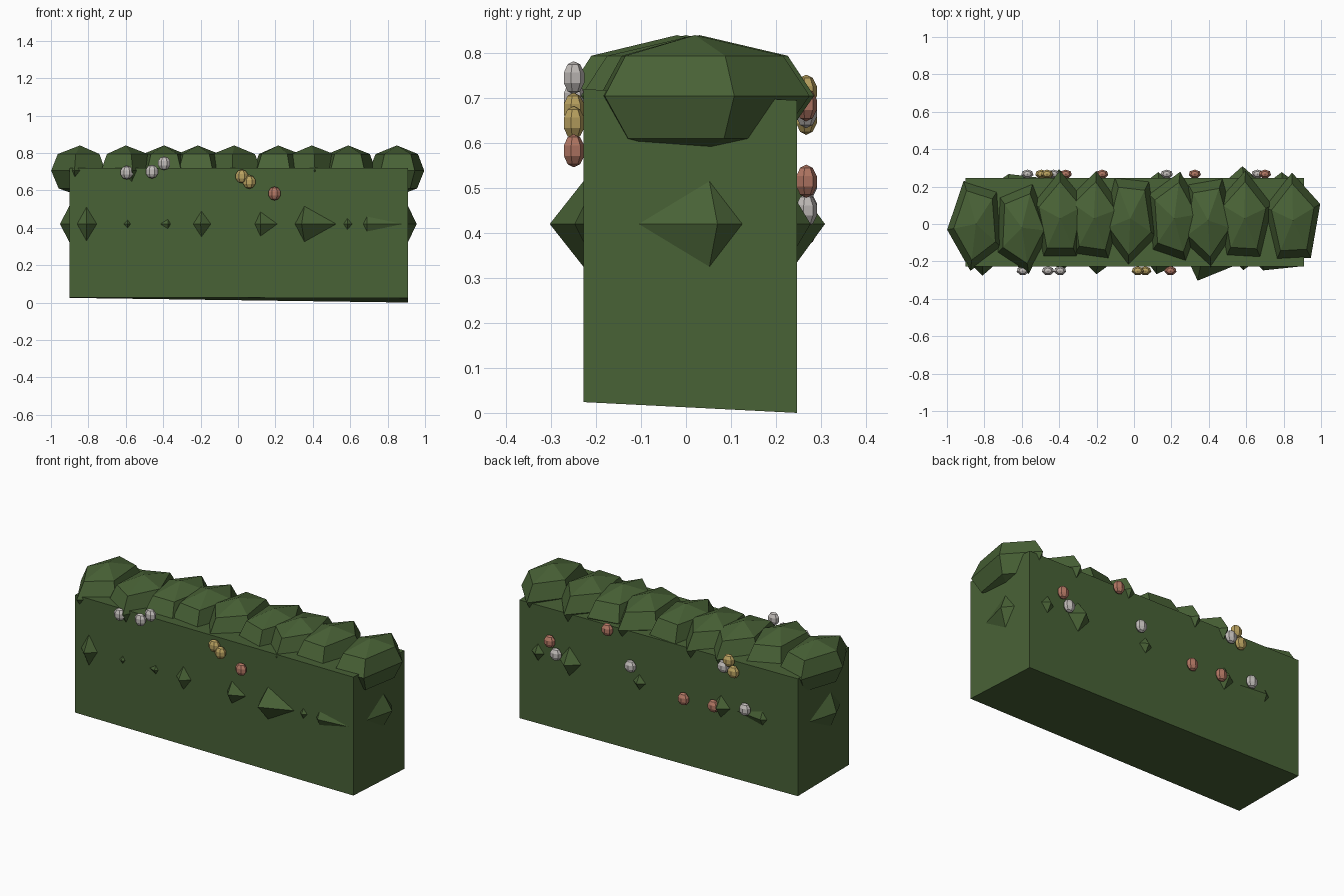
import bpy
import math
from mathutils import Vector

if "Cube" in bpy.data.objects:
    bpy.data.objects.remove(bpy.data.objects["Cube"])


def material(name, rgb):
    m = bpy.data.materials.new(name)
    m.diffuse_color = (*rgb, 1)
    m.use_nodes = True
    m.node_tree.nodes["Principled BSDF"].inputs["Base Color"].default_value = m.diffuse_color
    return m


GREEN = material("leaf green", (0.066, 0.122, 0.037))
WHITE = material("petal white", (0.55, 0.52, 0.50))
GOLD = material("petal gold", (0.50, 0.37, 0.12))
PINK = material("petal pink", (0.46, 0.19, 0.13))


def add_mesh(name, verts, faces, mat):
    me = bpy.data.meshes.new(name)
    me.from_pydata(verts, [], faces)
    me.materials.append(mat)
    ob = bpy.data.objects.new(name, me)
    bpy.context.collection.objects.link(ob)
    return ob


# Hedge body: a box with a slightly uneven top and base
X0, X1, Y0, Y1 = -0.90, 0.91, -0.228, 0.247
corners = [(X0, Y0), (X1, Y0), (X1, Y1), (X0, Y1)]
base = [0.028, 0.024, 0.0, 0.025]
top = [0.72, 0.72, 0.695, 0.715]
body_verts = [(x, y, z) for (x, y), z in zip(corners, base)]
body_verts += [(x, y, z) for (x, y), z in zip(corners, top)]
add_mesh("hedge_body", body_verts,
         [(3, 2, 1, 0), (4, 5, 6, 7)]
         + [(i, (i + 1) % 4, (i + 1) % 4 + 4, i + 4) for i in range(4)], GREEN)


# Five-sided leafy mounds along the top: stacked rings closed by two tips
def leaf_mound(x, y, angle):
    n = 5
    rx, ry = 0.155, 0.255
    verts = [(x, y, 0.57)]
    for scale, z in ((0.74, 0.61), (1.0, 0.705), (0.77, 0.794)):
        for i in range(n):
            a = math.radians(angle + 360 * i / n)
            verts.append((x + rx * scale * math.cos(a), y + ry * scale * math.sin(a), z))
    verts.append((x, y, 0.84))
    faces = []
    for i in range(n):
        j = (i + 1) % n
        faces.append((0, 1 + j, 1 + i))
        for r in (1, 1 + n):
            faces.append((r + i, r + j, r + j + n, r + i + n))
        faces.append((1 + 2 * n + i, 1 + 2 * n + j, 1 + 3 * n))
    add_mesh("leaf_mound", verts, faces, GREEN)


for x, y, angle in [(-0.845, 0.0, 43), (-0.60, -0.02, 68), (-0.395, 0.03, 90),
                    (-0.215, 0.03, 85), (-0.02, 0.03, 50), (0.215, 0.03, 78),
                    (0.395, 0.02, 60), (0.59, 0.03, 88), (0.85, 0.02, 20)]:
    leaf_mound(x, y, angle)


# Pointed leaf tufts: lopsided octahedra half sunk into a wall
def leaf_tuft(side, left, right, tip, crest, half_height, depth):
    z = 0.42
    place = {"front": lambda u, d: (u, Y0 - d), "back": lambda u, d: (u, Y1 + d),
             "right": lambda u, d: (X1 + d, u), "left": lambda u, d: (X0 - d, u)}[side]
    pts = [(left, 0, 0), (right, 0, 0), (crest, 0, half_height),
           (crest, 0, -half_height), (tip, depth, 0), (tip, -0.03, 0)]
    verts = [(*place(u, d), z + h) for u, d, h in pts]
    faces = [(0, 4, 2), (4, 1, 2), (0, 3, 4), (4, 3, 1),
             (5, 0, 2), (1, 5, 2), (3, 0, 5), (3, 5, 1)]
    if side in ("back", "left"):
        faces = [f[::-1] for f in faces]
    add_mesh("leaf_tuft", verts, faces, GREEN)


for tuft in [
    ("front", -0.86, -0.755, -0.81, -0.81, 0.09, 0.048),
    ("front", -0.61, -0.575, -0.59, -0.59, 0.022, 0.015),
    ("front", -0.415, -0.36, -0.375, -0.375, 0.025, 0.015),
    ("front", -0.24, -0.145, -0.20, -0.195, 0.068, 0.04),
    ("front", 0.09, 0.21, 0.12, 0.12, 0.065, 0.04),
    ("front", 0.305, 0.525, 0.34, 0.355, 0.095, 0.075),
    ("front", 0.565, 0.61, 0.585, 0.585, 0.03, 0.018),
    ("front", 0.67, 0.88, 0.69, 0.69, 0.04, 0.02),
    ("back", 0.75, 0.83, 0.79, 0.79, 0.05, 0.03),
    ("back", 0.51, 0.65, 0.58, 0.585, 0.085, 0.062),
    ("back", 0.09, 0.17, 0.13, 0.13, 0.045, 0.03),
    ("back", -0.46, -0.35, -0.40, -0.40, 0.065, 0.045),
    ("back", -0.70, -0.50, -0.67, -0.67, 0.04, 0.02),
    ("right", -0.105, 0.125, 0.07, 0.052, 0.095, 0.045),
    ("left", -0.15, 0.14, -0.04, -0.06, 0.1, 0.052),
]:
    leaf_tuft(*tuft)


# Small faceted blossoms on the front and back walls
def blossom(x, y, z, mat):
    bpy.ops.mesh.primitive_uv_sphere_add(segments=7, ring_count=5, radius=0.037,
                                         location=(x, y, z))
    ob = bpy.context.object
    ob.name = "blossom"
    ob.scale = (0.95, 0.68, 1.0)
    ob.data.materials.append(mat)


for x, z, mat in [(-0.595, 0.695, WHITE), (-0.46, 0.70, WHITE), (-0.395, 0.745, WHITE),
                  (0.02, 0.675, GOLD), (0.06, 0.645, GOLD), (0.195, 0.583, PINK)]:
    blossom(x, -0.25, z, mat)

for x, z, mat in [(0.70, 0.515, PINK), (0.66, 0.45, WHITE), (0.325, 0.685, PINK),
                  (0.175, 0.51, WHITE), (-0.17, 0.41, PINK), (-0.365, 0.42, PINK),
                  (-0.57, 0.455, WHITE), (-0.43, 0.67, WHITE), (-0.465, 0.715, GOLD),
                  (-0.495, 0.655, GOLD)]:
    blossom(x, 0.267, z, mat)
